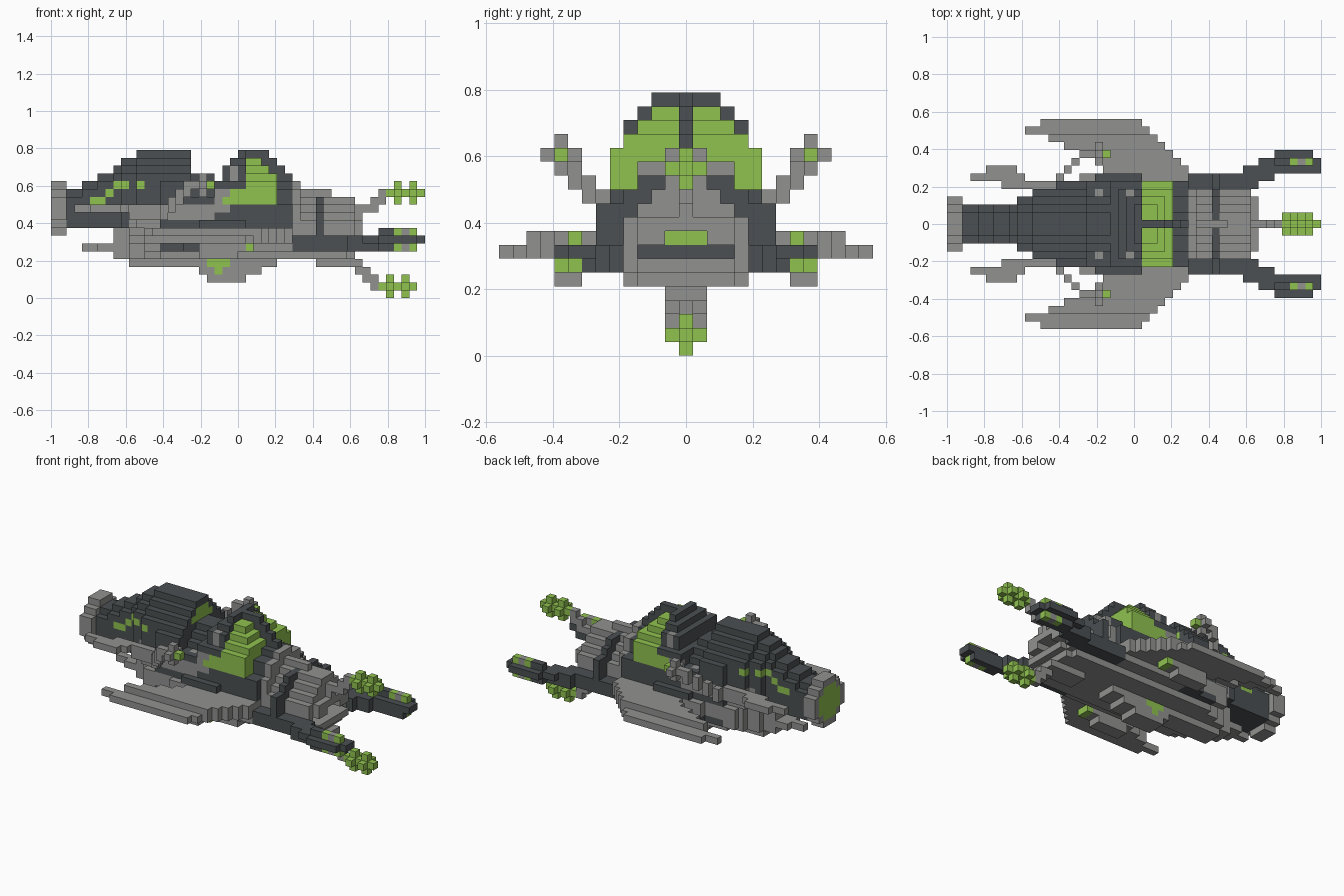
import bpy
import bmesh

cube = bpy.data.objects.get("Cube")
if cube:
    bpy.data.objects.remove(cube, do_unlink=True)

UNIT = 2 / 48          # edge of one block
cells = {}             # (i, j, k) -> (part, colour)
GREY, DARK, GREEN = 0, 1, 2


def make_material(name, rgb):
    mat = bpy.data.materials.new(name)
    mat.use_nodes = True
    mat.diffuse_color = (*rgb, 1)
    mat.node_tree.nodes["Principled BSDF"].inputs["Base Color"].default_value = (*rgb, 1)
    return mat


materials = [make_material("hull grey", (.285, .285, .28)),
             make_material("dark plating", (.07, .08, .084)),
             make_material("green glow", (.28, .54, .08))]


def fill(part, colour, xs, ys, zs, rule=None):
    """Fill an inclusive block range, mirrored in y; rule(i, j, k) trims it."""
    for i in range(xs[0], xs[1] + 1):
        for j in range(ys[0], ys[1] + 1):
            for k in range(zs[0], zs[1] + 1):
                if rule is None or rule(i, j, k):
                    cells[i, j, k] = cells[i, -j, k] = (part, colour)


def paint(colour, xs, ys, zs):
    """Recolour blocks that already exist."""
    for i, j, k in list(cells):
        if (xs[0] <= i <= xs[1] and ys[0] <= abs(j) <= ys[1] and zs[0] <= k <= zs[1]):
            cells[i, j, k] = (cells[i, j, k][0], colour)


def step(i, stops):
    """Value of the last stop at or before i."""
    return [v for s, v in stops if s <= i][-1]


# Lower fuselage, tapering to a spike under the tail
fill("fuselage", GREY, (8, 36), (0, 4), (5, 8), lambda i, j, k: j <= (i - 6) // 2)
fill("fuselage", GREY, (12, 30), (5, 6), (6, 8), lambda i, j, k: j == 5 or i >= 17)
fill("fuselage", DARK, (14, 30), (0, 5), (9, 9))
fill("fuselage", DARK, (19, 24), (6, 6), (9, 9))
paint(DARK, (14, 19), (5, 6), (6, 6))
fill("tail_spike", GREY, (4, 8), (0, 1), (6, 6), lambda i, j, k: j == 0 or i >= 6)

# Belly keel with glowing sides
fill("keel", GREY, (10, 28), (0, 1), (4, 4))
fill("keel", GREY, (19, 26), (0, 1), (3, 3))
fill("keel", GREY, (20, 24), (0, 1), (2, 2))
paint(GREEN, (20, 22), (1, 1), (4, 4))
paint(GREEN, (21, 21), (1, 1), (3, 3))

# Rear engine housing, stepped up to a narrow ridge
TOPS = ((2, 13), (4, 14), (6, 15), (8, 16), (9, 17), (11, 18), (18, 15),
        (21, 14), (22, 16), (23, 17), (24, 18))
WIDTHS = ((2, 2), (9, 3), (11, 4), (14, 5))
RIDGE = ((0, 1), (1, 2), (2, 3), (3, 4), (4, 5))


def ridged(i, j, k):
    depth = step(i, TOPS) - k
    return depth >= 0 and j <= min(step(i, WIDTHS), step(depth, RIDGE))


fill("engine_housing", DARK, (2, 20), (0, 5), (9, 18), ridged)
fill("engine_housing", GREY, (10, 21), (5, 5), (10, 11))
fill("engine_housing", DARK, (14, 20), (5, 5), (12, 12))
fill("engine_housing", GREY, (9, 13), (3, 4), (9, 11), lambda i, j, k: j <= i - 7)
paint(GREY, (19, 19), (4, 4), (12, 12))
for xs, row in (((5, 6), 12), ((7, 7), 13), ((8, 9), 14), ((11, 11), 14)):
    paint(GREEN, xs, (2, 4), (row, row))
for half, row in ((1, 17), (2, 16)):
    paint(GREEN, (17, 17), (0, half), (row, row))

# Exhaust ring with a glowing core
fill("exhaust_ring", GREY, (0, 1), (0, 3), (8, 14), lambda i, j, k: j + abs(k - 11) <= 4)
fill("exhaust_glow", GREEN, (0, 0), (0, 2), (9, 13), lambda i, j, k: j + abs(k - 11) <= 3)

# Cockpit frame, glass and spine
FRAME = ((10, 5), (15, 4), (17, 3), (18, 2))
fill("cockpit_frame", DARK, (21, 24), (0, 5), (10, 18),
     lambda i, j, k: k <= step(i, TOPS) and j <= step(k, FRAME))
fill("cockpit_frame", DARK, (25, 30), (0, 5), (10, 11))
paint(GREY, (21, 22), (5, 5), (11, 13))
paint(GREY, (23, 23), (4, 4), (15, 16))
GLASS = ((12, 5), (15, 4), (16, 3), (17, 2))
fill("canopy", GREEN, (25, 28), (0, 5), (12, 17),
     lambda i, j, k: j <= step(k, GLASS) and i <= step(k, ((12, 28), (16, 27), (17, 26))))
paint(GREEN, (22, 24), (5, 5), (12, 12))
paint(GREEN, (23, 24), (5, 5), (13, 13))

# Nose: broad behind, stepped and narrower ahead, with a recessed mouth
NOSE_END = ((5, 38), (6, 39), (10, 38), (13, 35), (14, 31))
REAR_WIDTH = ((5, 4), (12, 3), (14, 1))
FRONT_WIDTH = ((5, 4), (10, 3), (11, 2), (12, 1), (13, 0))
MOUTH = ((5, -1), (7, 3), (8, 1), (9, -1))
fill("nose", GREY, (29, 39), (0, 4), (5, 14),
     lambda i, j, k: i <= step(k, NOSE_END) - (j == 4)
     and j <= step(k, REAR_WIDTH if i < 32 else FRONT_WIDTH)
     and not (i > 36 and j <= step(k, MOUTH))
     and (i, j, k) not in cells)
paint(DARK, (29, 30), (0, 5), (10, 14))
fill("nose", GREY, (34, 39), (0, 1), (4, 4))
paint(DARK, (39, 39), (0, 0), (4, 4))
paint(DARK, (36, 36), (0, 3), (7, 7))
paint(GREEN, (36, 36), (0, 1), (8, 8))
paint(DARK, (38, 38), (0, 0), (10, 10))
fill("canopy_spine", DARK, (25, 30), (0, 0), (12, 18),
     lambda i, j, k: k <= step(i, ((25, 18), (28, 17), (29, 16), (30, 15))))

# Dark band around the nose
fill("nose_band", DARK, (34, 34), (0, 6), (6, 12),
     lambda i, j, k: j <= step(k, ((6, 6), (11, 4), (12, 3))))

# Forward arms and their tip guns
fill("forward_arm", DARK, (31, 39), (5, 6), (6, 7))
fill("forward_arm", DARK, (38, 41), (6, 7), (6, 7))
fill("forward_arm", DARK, (40, 47), (7, 8), (7, 7))
fill("arm_gun", DARK, (42, 46), (7, 9), (6, 8), lambda i, j, k: j == 8 or k == 7)
fill("arm_gun", DARK, (41, 46), (7, 7), (6, 7))
for row in (6, 8):
    paint(GREEN, (44, 46), (8, 8), (row, row))
    paint(GREY, (45, 45), (8, 8), (row, row))

# Centre guns on stepped struts, one above and one below
for i, low, high in ((36, 10, 11), (39, 10, 11), (40, 11, 11), (41, 11, 12), (42, 12, 13)):
    fill("upper_strut", GREY, (i, i), (0, 0), (low, high))
for i, low, high in ((38, 4, 5), (39, 3, 4), (40, 2, 3), (41, 1, 2), (42, 1, 1)):
    fill("lower_strut", GREY, (i, i), (0, 0), (low, high))
for name, first, row in (("upper_gun", 43, 13), ("lower_gun", 42, 1)):
    fill(name, GREEN, (first, first + 4), (0, 0), (row, row))
    for ring in (first + 1, first + 3):
        fill(name, GREEN, (ring, ring), (0, 1), (row - 1, row + 1),
             lambda i, j, k: j == 0 or k == row)

# Swept wings with a pod beneath each
WING_BACK = ((6, 20), (8, 19), (9, 17), (10, 15), (11, 13), (12, 10), (13, 12))
fill("wing", GREY, (10, 30), (6, 13), (7, 8),
     lambda i, j, k: step(j, WING_BACK) <= i <= 37 - j and (k == 7 or j <= 11)
     and (i, j, k) not in cells)
fill("wing_pod", GREY, (19, 25), (8, 9), (5, 6), lambda i, j, k: k == 6 or i <= 23)
paint(GREEN, (25, 25), (8, 9), (6, 6))

# Tail fins
for row, xs in ((7, (5, 8)), (6, (3, 9)), (5, (7, 11))):
    fill("tail_fin", GREY, xs, (row, row), (11, 11))

# Raised side guns on diagonal struts
for n in range(4):
    fill("side_strut", GREY, (14 + n, 14 + n), (6 + n, 6 + n), (10 + n, 11 + n))
fill("side_gun", GREY, (17, 20), (9, 9), (14, 14))
fill("side_gun", GREY, (19, 19), (8, 10), (13, 15), lambda i, j, k: j == 9 or k == 14)
paint(GREEN, (20, 20), (9, 9), (14, 14))

# Turn the exposed block sides into one mesh per part
meshes = {}
for (i, j, k), (part, colour) in cells.items():
    bm, verts = meshes.setdefault(part, (bmesh.new(), {}))
    for axis in range(3):
        for sign in (-1, 1):
            step_to = [0, 0, 0]
            step_to[axis] = sign
            if (i + step_to[0], j + step_to[1], k + step_to[2]) in cells:
                continue
            u, v = (axis + 1) % 3, (axis + 2) % 3
            corners = []
            for a, b in ((0, 0), (1, 0), (1, 1), (0, 1))[::sign]:
                p = [i, j, k]
                p[axis] += sign > 0
                p[u] += a
                p[v] += b
                p = tuple(p)
                if p not in verts:
                    verts[p] = bm.verts.new((p[0] * UNIT - 1, (p[1] - .5) * UNIT, p[2] * UNIT))
                corners.append(verts[p])
            bm.faces.new(corners).material_index = colour

for part, (bm, verts) in meshes.items():
    mesh = bpy.data.meshes.new(part)
    for mat in materials:
        mesh.materials.append(mat)
    bm.to_mesh(mesh)
    bm.free()
    bpy.context.collection.objects.link(bpy.data.objects.new(part, mesh))
